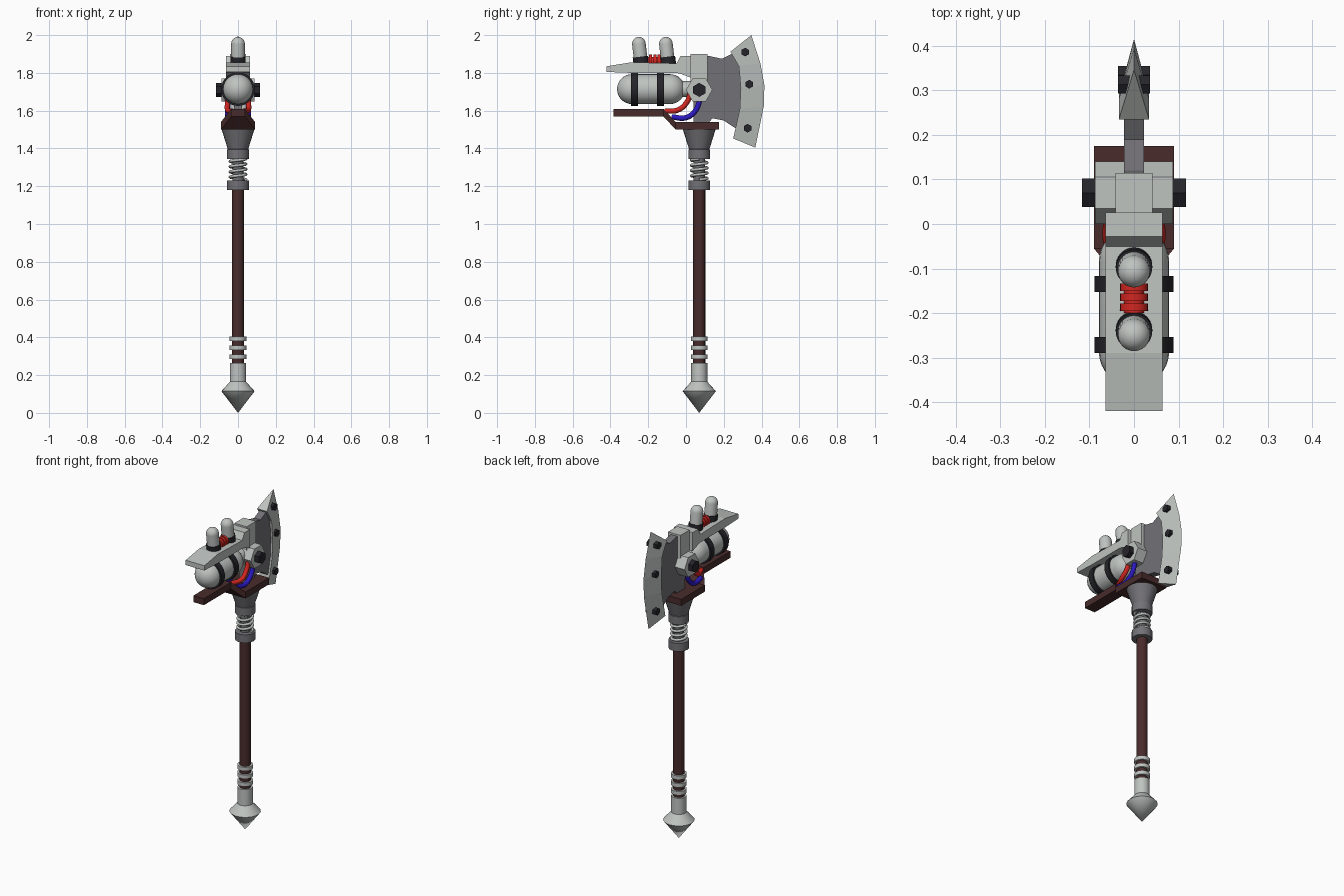
import bpy, bmesh, math
from mathutils import Matrix, Vector

if "Cube" in bpy.data.objects:
    bpy.data.objects.remove(bpy.data.objects["Cube"])

HY = 0.07  # y position of the handle axis
HALF = math.pi / 2


def material(name, rgb):
    m = bpy.data.materials.new(name)
    m.diffuse_color = (*rgb, 1)
    m.use_nodes = True
    m.node_tree.nodes["Principled BSDF"].inputs["Base Color"].default_value = m.diffuse_color
    return m


LIGHT = material("light_metal", (0.52, 0.55, 0.53))
STEEL = material("dark_steel", (0.17, 0.165, 0.18))
WOOD = material("dark_brown", (0.065, 0.024, 0.024))
BLACK = material("black_rubber", (0.018, 0.018, 0.023))
RED = material("red", (0.65, 0.02, 0.015))
BLUE = material("blue", (0.025, 0.01, 0.55))


def finish(name, bm, mat, smooth=False):
    bmesh.ops.recalc_face_normals(bm, faces=bm.faces)
    me = bpy.data.meshes.new(name)
    bm.to_mesh(me)
    bm.free()
    me.materials.append(mat)
    ob = bpy.data.objects.new(name, me)
    bpy.context.collection.objects.link(ob)
    if smooth:
        bpy.ops.object.select_all(action='DESELECT')
        ob.select_set(True)
        bpy.context.view_layer.objects.active = ob
        bpy.ops.object.shade_smooth_by_angle(angle=math.radians(35))
    return ob


def lathe(name, profile, mat, loc=(0, 0, 0), axis='Z', tilt=0, segs=24, phase=0, smooth=True):
    """Turn (radius, height) points about an axis through loc."""
    bm = bmesh.new()
    rings = []
    for r, h in profile:
        if r < 1e-5:
            rings.append([bm.verts.new((0, 0, h))])
            continue
        rings.append([bm.verts.new((r * math.cos(phase + 2 * math.pi * i / segs),
                                    r * math.sin(phase + 2 * math.pi * i / segs), h))
                      for i in range(segs)])
    for a, b in zip(rings, rings[1:]):
        for i in range(segs):
            j = (i + 1) % segs
            quad = [a[i % len(a)], a[j % len(a)], b[j % len(b)], b[i % len(b)]]
            bm.faces.new(list(dict.fromkeys(quad)))
    for ring in (rings[0], rings[-1]):
        if len(ring) > 2:
            bm.faces.new(ring)
    rot = {'Z': Matrix.Rotation(tilt, 4, 'X'), 'X': Matrix.Rotation(HALF, 4, 'Y'),
           'Y': Matrix.Rotation(-HALF, 4, 'X')}[axis]
    bm.transform(Matrix.Translation(loc) @ rot)
    return finish(name, bm, mat, smooth)


def rod(name, r, a, b, mat, **kw):
    return lathe(name, [(r, a), (r, b)], mat, **kw)


def loft(name, stations, mat):
    """Box sections along y: (y, bottom, top, half width)."""
    bm = bmesh.new()
    rings = [[bm.verts.new(p) for p in ((-w, y, b), (w, y, b), (w, y, t), (-w, y, t))]
             for y, b, t, w in stations]
    for a, b in zip(rings, rings[1:]):
        for i in range(4):
            bm.faces.new((a[i], a[(i + 1) % 4], b[(i + 1) % 4], b[i]))
    bm.faces.new(rings[0])
    bm.faces.new(rings[-1])
    return finish(name, bm, mat)


def tube(name, pts, r, mat, smooth_path=True):
    cu = bpy.data.curves.new(name, 'CURVE')
    cu.dimensions = '3D'
    cu.bevel_depth = r
    cu.bevel_resolution = 2
    cu.use_fill_caps = True
    if smooth_path:
        sp = cu.splines.new('BEZIER')
        sp.bezier_points.add(len(pts) - 1)
        for bp, p in zip(sp.bezier_points, pts):
            bp.co = p
            bp.handle_left_type = bp.handle_right_type = 'AUTO'
    else:
        sp = cu.splines.new('POLY')
        sp.points.add(len(pts) - 1)
        for q, p in zip(sp.points, pts):
            q.co = (*p, 1)
    cu.materials.append(mat)
    ob = bpy.data.objects.new(name, cu)
    bpy.context.collection.objects.link(ob)


# Pommel, grip rings and shaft
base = (0, HY, 0)
lathe("pommel", [(0, 0), (0.088, 0.115), (0.043, 0.165), (0.043, 0.265)], LIGHT, base)
rod("shaft", 0.032, 0.25, 1.2, WOOD, loc=base, segs=16)
for i in range(3):
    z = 0.284 + 0.048 * i
    rod(f"grip_ring_{i}", 0.044, z, z + 0.024, LIGHT, loc=base)

# Spring joint and socket
rod("lower_collar", 0.058, 1.18, 1.23, STEEL, loc=base)
rod("spring_core", 0.03, 1.2, 1.36, STEEL, loc=base)
turns = 4
tube("spring", [(0.042 * math.cos(t), HY + 0.042 * math.sin(t), 1.235 + 0.11 * t / (2 * math.pi * turns))
                for t in (2 * math.pi * k / 20 for k in range(20 * turns + 1))], 0.008, LIGHT, False)
lathe("socket", [(0.058, 1.345), (0.058, 1.395), (0.054, 1.396), (0.088, 1.505)], STEEL, base)

# Wooden guard that steps up and narrows toward the front
loft("guard", [(-0.385, 1.57, 1.61, 0.036), (-0.12, 1.57, 1.61, 0.036),
               (-0.055, 1.50, 1.54, 0.09), (0.175, 1.50, 1.54, 0.09)], WOOD)

# Tank with rounded ends, straps and outlet
R = 0.079
arc = [k * HALF / 8 for k in range(9)]
dome = [(R * math.sin(a), -0.286 - R * math.cos(a)) for a in arc]
dome += [(R * math.cos(a), -0.085 + R * math.sin(a)) for a in arc]
lathe("tank", dome, LIGHT, (0, 0, 1.714), 'Y', segs=28)
for i, y in enumerate((-0.29, -0.153)):
    rod(f"tank_strap_{i}", 0.089, y, y + 0.036, BLACK, loc=(0, 0, 1.714), axis='Y', segs=28)
rod("tank_outlet", 0.042, -0.025, 0.04, LIGHT, loc=(0, 0, 1.714), axis='Y', segs=16)

# Upper housing and tower
loft("top_housing", [(-0.42, 1.805, 1.835, 0.064), (-0.29, 1.80, 1.856, 0.064),
                     (-0.05, 1.80, 1.85, 0.064), (-0.028, 1.795, 1.89, 0.064),
                     (0.026, 1.775, 1.89, 0.064)], LIGHT)
loft("tower", [(0.025, 1.70, 1.9, 0.042), (0.115, 1.70, 1.9, 0.042)], LIGHT)

# Two leaning capsules with a red coil between them
for i, y in enumerate((-0.237, -0.094)):
    loc = (0, y, 1.85)
    rod(f"capsule_base_{i}", 0.041, -0.01, 0.036, BLACK, loc=loc, tilt=0.12)
    cap = [(0.036, 0.0)] + [(0.036 * math.cos(a), 0.105 + 0.036 * math.sin(a)) for a in arc]
    lathe(f"capsule_{i}", cap, LIGHT, loc, tilt=0.12)
for i in range(3):
    y = -0.195 + 0.0225 * i
    rod(f"coil_ring_{i}", 0.031, y, y + 0.016, RED, loc=(0, 0, 1.866), axis='Y')
rod("coil_core", 0.022, -0.2, -0.13, RED, loc=(0, 0, 1.863), axis='Y')

# Hexagonal hub with a bolt through it
rod("hex_hub", 0.07, -0.088, 0.088, LIGHT, loc=(0, HY, 1.71), axis='X', segs=6, phase=HALF, smooth=False)
rod("hub_bolt", 0.037, -0.117, 0.117, BLACK, loc=(0, HY, 1.71), axis='X', segs=6, smooth=False)

# Hoses on both sides
for side, x in (("left", -0.055), ("right", 0.055)):
    tube(f"red_hose_{side}", [(x, 0.025, 1.70), (x, 0.005, 1.645), (x, -0.04, 1.605), (x * 0.5, -0.11, 1.597)],
         0.014, RED)
    tube(f"blue_hose_{side}", [(x, 0.075, 1.66), (x, 0.05, 1.60), (x, 0.0, 1.563), (x * 0.9, -0.075, 1.567)],
         0.014, BLUE)

# Blade web: extruded side profile
bm = bmesh.new()
web = [(0.04, 1.535), (0.04, 1.87), (0.12, 1.89), (0.19, 1.875), (0.25, 1.905), (0.30, 1.83),
       (0.30, 1.6), (0.265, 1.505), (0.20, 1.548), (0.14, 1.56), (0.12, 1.535)]
face = bm.faces.new([bm.verts.new((-0.022, y, z)) for y, z in web])
ext = bmesh.ops.extrude_face_region(bm, geom=[face])
bmesh.ops.translate(bm, vec=(0.044, 0, 0), verts=[v for v in ext["geom"] if isinstance(v, bmesh.types.BMVert)])
finish("blade_web", bm, STEEL)

# Cutting edge: wedge section swept down the crescent
inner = [(0.235, 1.912), (0.28, 1.835), (0.29, 1.72), (0.285, 1.61), (0.25, 1.452)]
outer = [(0.346, 2.0), (0.394, 1.85), (0.415, 1.735), (0.412, 1.625), (0.367, 1.405)]
bm = bmesh.new()
rows = [[bm.verts.new((-0.034, *a)), bm.verts.new((0, *b)), bm.verts.new((0.034, *a))]
        for a, b in zip(inner, outer)]
for a, b in zip(rows, rows[1:]):
    for i in range(3):
        bm.faces.new((a[i], a[(i + 1) % 3], b[(i + 1) % 3], b[i]))
bm.faces.new(rows[0])
bm.faces.new(rows[-1])
finish("cutting_edge", bm, LIGHT)

# Bolts through the blade
for i, (y, z) in enumerate(((0.313, 1.91), (0.335, 1.74), (0.326, 1.507))):
    rod(f"blade_bolt_{i}", 0.023, -0.036, 0.036, BLACK, loc=(0, y, z), axis='X', segs=6, smooth=False)
